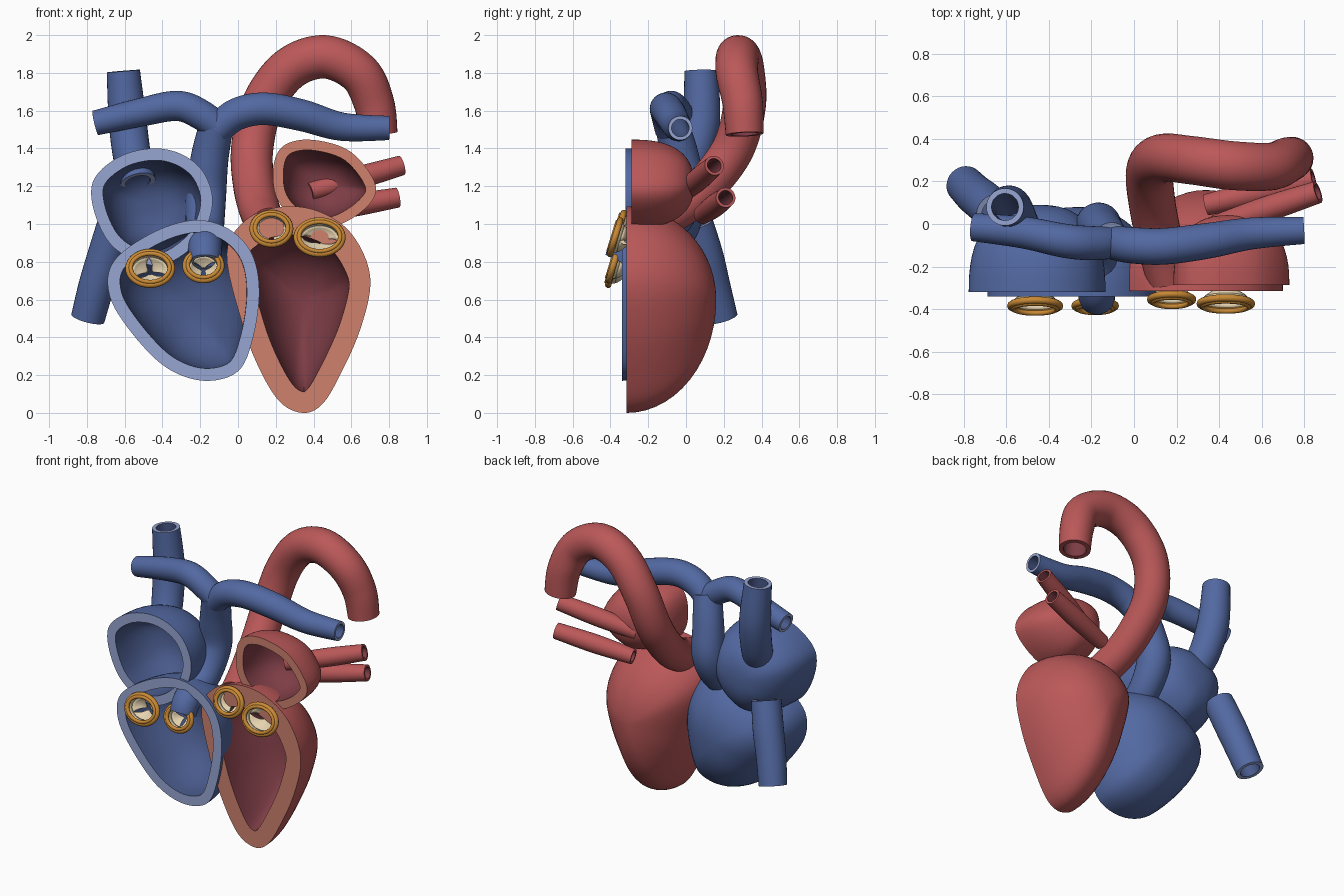
import bpy, bmesh
from math import pi, sin, cos, radians
from mathutils import Vector, Matrix

cube = bpy.data.objects.get("Cube")
if cube:
    bpy.data.objects.remove(cube)


def material(name, rgb):
    m = bpy.data.materials.new(name)
    m.use_nodes = True
    m.diffuse_color = (*rgb, 1)
    node = next(n for n in m.node_tree.nodes if n.type == 'BSDF_PRINCIPLED')
    node.inputs["Base Color"].default_value = (*rgb, 1)
    node.inputs["Roughness"].default_value = 0.6
    return m


BLUE = material("vein blue", (0.085, 0.14, 0.36))
BLUE_RIM = material("cut blue", (0.31, 0.38, 0.64))
BLUE_IN = material("inner blue", (0.065, 0.1, 0.255))
RED = material("artery red", (0.5, 0.098, 0.1))
RED_RIM = material("cut salmon", (0.62, 0.22, 0.155))
RED_IN = material("inner red", (0.21, 0.047, 0.062))
GOLD = material("ring gold", (0.58, 0.25, 0.035))
CREAM = material("leaflet cream", (0.78, 0.65, 0.43))
parts = []


def spline(pts, steps, closed=False):
    """Smooth curve through points of any dimension."""
    pts = [Vector(p) for p in pts]
    n = len(pts)
    get = (lambda i: pts[i % n]) if closed else (lambda i: pts[min(max(i, 0), n - 1)])
    out = []
    for i in range(n if closed else n - 1):
        a, b, c, d = (get(i + k) for k in (-1, 0, 1, 2))
        for s in range(steps):
            t = s / steps
            out.append(b + (c - a) * (t / 2) + (a * 2 - b * 5 + c * 4 - d) * (t * t / 2)
                       + (b * 3 - a - c * 3 + d) * (t ** 3 / 2))
    return out if closed else out + [pts[-1]]


def loft(name, loops, mats, band_mat=None, wrap=False, poles=None, place=None):
    """Skin closed loops; band_mat gives the material of each band."""
    bm = bmesh.new()
    rows = [[bm.verts.new(p) for p in loop] for loop in loops]
    n = len(rows[0])
    for k in range(len(rows) if wrap else len(rows) - 1):
        a, b = rows[k], rows[(k + 1) % len(rows)]
        for i in range(n):
            j = (i + 1) % n
            f = bm.faces.new((a[i], a[j], b[j], b[i]))
            f.material_index = band_mat(k) if band_mat else 0
    if poles:
        for row, p, mi in ((rows[0], poles[0], 0), (rows[-1], poles[1], len(mats) - 1)):
            v = bm.verts.new(p)
            for i in range(n):
                bm.faces.new((row[i], row[(i + 1) % n], v)).material_index = mi
    return finish(name, bm, mats, place)


def finish(name, bm, mats, place=None):
    bmesh.ops.recalc_face_normals(bm, faces=bm.faces)
    me = bpy.data.meshes.new(name)
    bm.to_mesh(me)
    bm.free()
    for m in mats:
        me.materials.append(m)
    ob = bpy.data.objects.new(name, me)
    bpy.context.collection.objects.link(ob)
    if place:
        ob.matrix_world = place
    parts.append(ob)
    return ob


def chamber(name, outline, centre, front, depth, wall, mats, power=2.0, top=0.0):
    """Thick bowl with its cut face towards the front."""
    outer = spline(outline, 6, True)
    n = len(outer)
    area = sum(outer[i - 1].x * outer[i].y - outer[i].x * outer[i - 1].y for i in range(n))
    inner = []
    for i, p in enumerate(outer):
        t = (outer[(i + 1) % n] - outer[i - 1]).normalized()
        out = Vector((t.y, -t.x)) * (1 if area > 0 else -1)
        inner.append(p - out * wall * (1 + top * max(0, out.y)))
    c, rings = Vector(centre), 14

    def dome(line, deep):
        res = []
        for k in range(rings):
            a = pi / 2 * k / rings
            s, d = cos(a) ** (2 / power), sin(a) ** (2 / power)
            flat = [c + (p - c) * s for p in line]
            res.append([(q.x, front + deep * d, q.y) for q in flat])
        return res
    loops = dome(outer, depth)[::-1] + dome(inner, depth - wall)
    loft(name, loops, mats, lambda k: 0 if k < rings - 1 else (1 if k == rings - 1 else 2),
         poles=[(c.x, front + depth, c.y), (c.x, front + depth - wall, c.y)])


def tube(name, path, mats, wall=0.72, steps=8, sides=32):
    """Hollow vessel along points of x, y, z, radius."""
    line = spline(path, steps)
    pos = [p.to_3d() for p in line]
    outer, inner, u = [], [], None
    for i, p in enumerate(pos):
        t = (pos[min(i + 1, len(pos) - 1)] - pos[max(i - 1, 0)]).normalized()
        u = u or t.orthogonal()
        u = (u - t * u.dot(t)).normalized()
        v = t.cross(u)
        spokes = [u * cos(2 * pi * k / sides) + v * sin(2 * pi * k / sides) for k in range(sides)]
        outer.append([p + s * line[i].w for s in spokes])
        inner.append([p + s * line[i].w * wall for s in spokes])
    m = len(pos)
    loft(name, outer + inner[::-1], mats,
         lambda k: 0 if k < m - 1 else (1 if k in (m - 1, 2 * m - 1) else 2), wrap=True)


def valve(name, x, y, z, rx, rz, cusps, turn):
    """Two gold rings and a set of leaflets, tilted a little upwards."""
    place = Matrix.Translation((x, y, z)) @ Matrix.Rotation(radians(73), 4, 'X')

    def circle(grow, d, n=48):
        return [((rx + grow) * cos(2 * pi * k / n), (rz + grow) * sin(2 * pi * k / n), d)
                for k in range(n)]
    for label, r, grow, d in (("ring", 0.017, -0.017, 0), ("inner_ring", 0.012, -0.029, 0.012)):
        prof = [2 * pi * k / 10 for k in range(10)]
        loft(f"{name}_{label}", [circle(grow + r * cos(a), d + r * sin(a)) for a in prof],
             [GOLD], wrap=True, place=place)
    # Collar and leaflets reaching back into the chamber
    bm = bmesh.new()
    rows = [[bm.verts.new(p) for p in circle(g, d)] for g, d in ((-0.025, 0), (-0.034, -0.03))]
    for i in range(48):
        j = (i + 1) % 48
        bm.faces.new((rows[0][i], rows[0][j], rows[1][j], rows[1][i]))
    for c in range(cusps):
        mid, grid = radians(turn) + 2 * pi * c / cusps, []
        for k in range(7):
            t = k / 6
            half = pi / cusps * (1 - 0.5 * t)
            s = 1 - 0.82 * t
            angles = [mid + half * (q / 5 - 1) for q in range(11)]
            grid.append([bm.verts.new(((rx - 0.034) * s * cos(a), (rz - 0.034) * s * sin(a),
                                       -0.03 - 0.05 * t ** 0.7)) for a in angles])
        for a, b in zip(grid, grid[1:]):
            for q in range(10):
                bm.faces.new((a[q], a[q + 1], b[q + 1], b[q]))
    ob = finish(name + "_leaflets", bm, [CREAM], place)
    ob.modifiers.new("thickness", 'SOLIDIFY').thickness = 0.006


# Chambers
blues, reds = [BLUE, BLUE_RIM, BLUE_IN], [RED, RED_RIM, RED_IN]
chamber("left_ventricle",
        [(0.22, 1.09), (0.42, 1.07), (0.6, 0.95), (0.7, 0.72), (0.65, 0.45), (0.53, 0.18),
         (0.44, 0.04), (0.34, 0), (0.22, 0.06), (0.11, 0.24), (0.02, 0.48), (-0.06, 0.84), (0.04, 1.02)],
        (0.34, 0.6), -0.315, 0.475, 0.112, reds, top=0.35)
chamber("right_ventricle",
        [(-0.24, 1.02), (-0.06, 0.98), (0.07, 0.85), (0.113, 0.65), (0.08, 0.4), (0, 0.22),
         (-0.18, 0.17), (-0.38, 0.24), (-0.56, 0.42), (-0.68, 0.62), (-0.66, 0.8), (-0.46, 0.95)],
        (-0.26, 0.6), -0.34, 0.42, 0.066, blues, 2.2)
chamber("right_atrium",
        [(-0.46, 1.4), (-0.64, 1.35), (-0.77, 1.22), (-0.75, 1.03), (-0.64, 0.86), (-0.42, 0.78),
         (-0.22, 0.9), (-0.135, 1.1), (-0.18, 1.27), (-0.3, 1.37)],
        (-0.45, 1.1), -0.32, 0.41, 0.063, blues, 2.5)
chamber("left_atrium",
        [(0.25, 1.42), (0.4, 1.445), (0.6, 1.38), (0.73, 1.2), (0.66, 1.07), (0.48, 0.98),
         (0.3, 1.03), (0.2, 1.15), (0.19, 1.32)],
        (0.45, 1.21), -0.288, 0.33, 0.055, reds, 2.5)

# Blue vessels
tube("upper_body_vein", [(-0.607, 0.08, 1.81, 0.088), (-0.585, 0.08, 1.55, 0.1),
                         (-0.56, 0.03, 1.35, 0.1), (-0.53, -0.04, 1.22, 0.095)], blues)
tube("lower_body_vein", [(-0.795, 0.185, 0.5, 0.09), (-0.75, 0.14, 0.67, 0.095),
                         (-0.7, 0.1, 0.83, 0.098), (-0.65, 0.05, 1.0, 0.095)], blues)
tube("lung_trunk", [(-0.175, -0.35, 0.8, 0.085), (-0.175, -0.3, 0.88, 0.09),
                    (-0.175, -0.12, 0.97, 0.1), (-0.17, -0.01, 1.15, 0.107),
                    (-0.15, -0.03, 1.35, 0.1), (-0.11, -0.08, 1.54, 0.09)], blues)
tube("right_lung_artery", [(-0.755, -0.015, 1.535, 0.066), (-0.52, -0.04, 1.59, 0.075),
                           (-0.32, -0.08, 1.625, 0.08), (-0.19, -0.09, 1.575, 0.08),
                           (-0.08, -0.085, 1.49, 0.075)], blues)
tube("left_lung_artery", [(-0.11, -0.085, 1.5, 0.08), (-0.01, -0.1, 1.58, 0.085),
                          (0.14, -0.105, 1.61, 0.086), (0.34, -0.08, 1.575, 0.084),
                          (0.55, -0.045, 1.515, 0.075), (0.8, -0.03, 1.508, 0.064)], blues)

# Red vessels
tube("aorta", [(0.16, -0.26, 0.99, 0.1), (0.12, -0.08, 1.06, 0.108), (0.085, 0.1, 1.2, 0.11),
               (0.075, 0.25, 1.4, 0.112), (0.13, 0.31, 1.63, 0.113), (0.27, 0.3, 1.82, 0.114),
               (0.46, 0.275, 1.885, 0.115), (0.64, 0.27, 1.8, 0.112), (0.72, 0.3, 1.64, 0.107),
               (0.745, 0.31, 1.475, 0.1)], [RED, RED, RED_IN])
for label, start, end in (("upper", (0.38, -0.01, 1.17), (0.865, 0.15, 1.31)),
                          ("lower", (0.34, 0.09, 1.05), (0.845, 0.21, 1.14))):
    middle = Vector(start).lerp(Vector(end), 0.5)
    tube(label + "_lung_vein", [(*start, 0.05), (*middle, 0.06), (*end, 0.053)],
         [RED, RED, RED_IN])

# Valves
valve("tricuspid_valve", -0.465, -0.385, 0.765, 0.132, 0.108, 3, 155)
valve("lung_valve", -0.183, -0.385, 0.78, 0.112, 0.098, 3, 90)
valve("aortic_valve", 0.177, -0.355, 0.975, 0.116, 0.104, 3, 90)
valve("mitral_valve", 0.432, -0.375, 0.93, 0.138, 0.11, 2, 80)

# Smooth shading with sharp cut edges
bpy.ops.object.select_all(action='DESELECT')
for ob in parts:
    ob.select_set(True)
bpy.context.view_layer.objects.active = parts[0]
bpy.ops.object.shade_smooth_by_angle(angle=radians(40))
